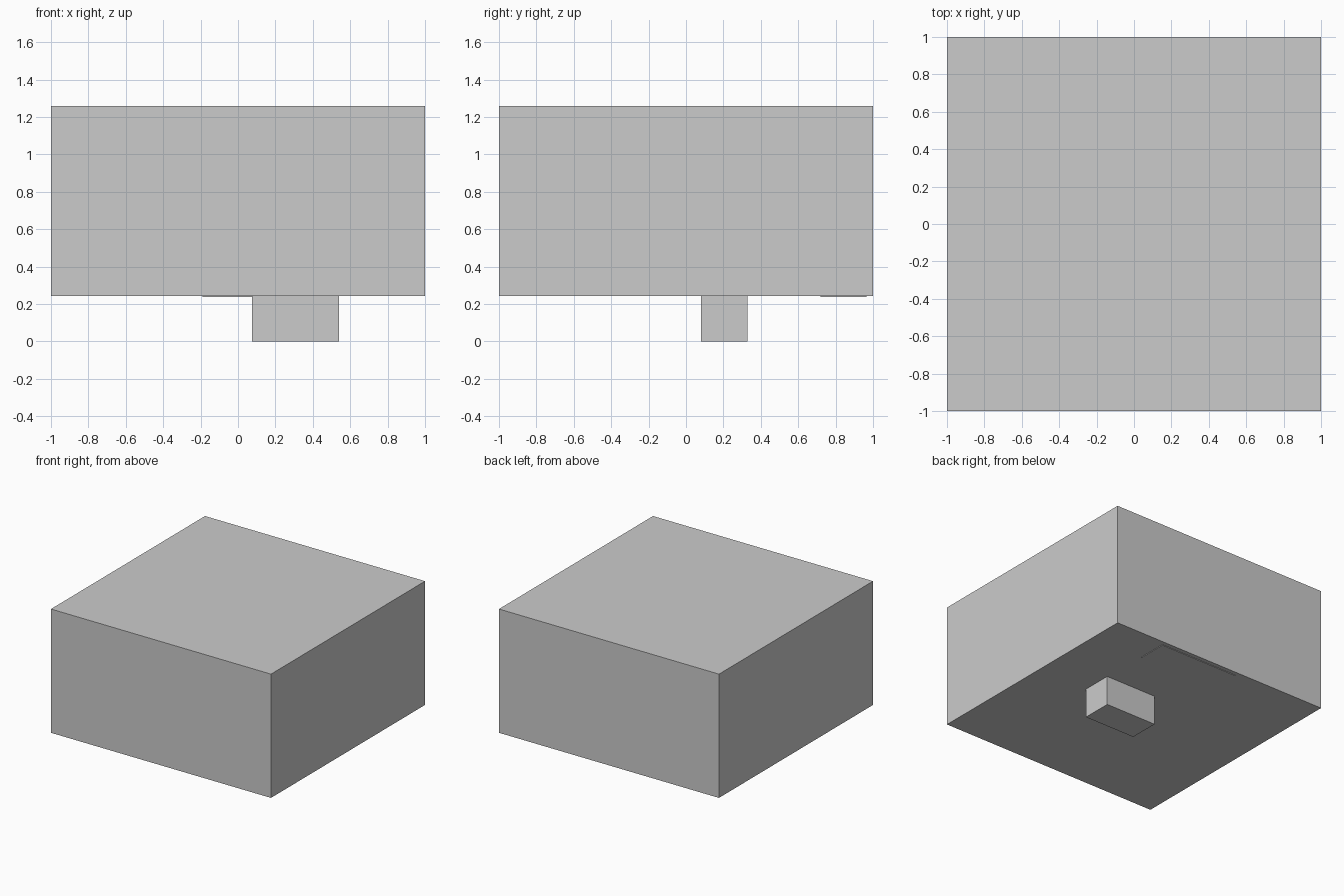
import bpy
from mathutils import Vector

if "Cube" in bpy.data.objects:
    bpy.data.objects.remove(bpy.data.objects["Cube"])


def box(name, low, high):
    """Add an axis-aligned box between two opposite corners."""
    low, high = Vector(low), Vector(high)
    bpy.ops.mesh.primitive_cube_add(size=1, location=(low + high) / 2)
    obj = bpy.context.object
    obj.name = name
    obj.scale = high - low
    bpy.ops.object.transform_apply(location=False, rotation=False, scale=True)
    return obj


BASE = 0.243  # underside of the main block

# Large main block
box("main_block", (-1, -1, BASE), (1, 1, 1.26))

# Small off-centre foot below the block
box("foot", (0.075, 0.08, 0), (0.54, 0.33, BASE))

# Very thin plate on the underside near the back
box("under_plate", (-0.19, 0.72, BASE - 0.005), (0.53, 0.965, BASE))
